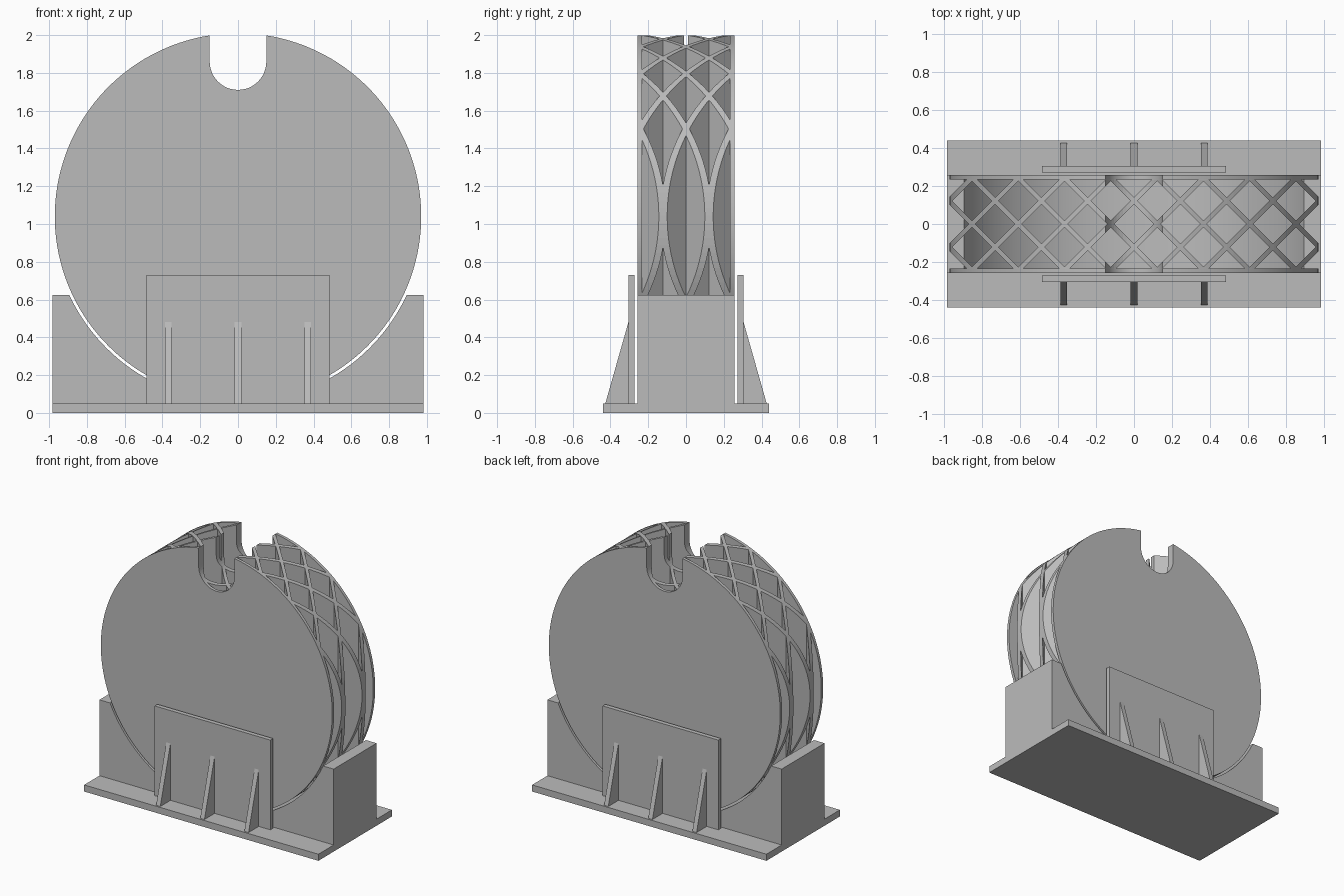
import bpy, bmesh
from math import sin, cos, pi, asin, sqrt
from mathutils import Vector

cube = bpy.data.objects.get("Cube")
if cube:
    bpy.data.objects.remove(cube, do_unlink=True)

grey = bpy.data.materials.new("plain grey")
grey.use_nodes = True
colour = (0.5, 0.5, 0.5, 1)
grey.diffuse_color = colour
grey.node_tree.nodes["Principled BSDF"].inputs["Base Color"].default_value = colour

RADIUS, CENTRE = 0.97, 1.04      # wheel
SLOT, SLOT_Z = 0.15, 1.86        # slot half width and arc centre
CORE, OUTER = 0.234, 0.257       # inner and outer side of the discs


def add_prism(bm, points, along):
    """Extrude a closed outline of 3D points."""
    face = bm.faces.new([bm.verts.new(p) for p in points])
    out = bmesh.ops.extrude_face_region(bm, geom=[face])
    verts = [g for g in out["geom"] if isinstance(g, bmesh.types.BMVert)]
    bmesh.ops.translate(bm, verts=verts, vec=Vector(along))


def finish(name, bm, smooth=False):
    bmesh.ops.recalc_face_normals(bm, faces=bm.faces[:])
    mesh = bpy.data.meshes.new(name)
    bm.to_mesh(mesh)
    bm.free()
    mesh.materials.append(grey)
    obj = bpy.data.objects.new(name, mesh)
    bpy.context.collection.objects.link(obj)
    if smooth:
        bpy.ops.object.select_all(action='DESELECT')
        obj.select_set(True)
        bpy.context.view_layer.objects.active = obj
        bpy.ops.object.shade_smooth_by_angle(angle=pi / 6)
    return obj


def prism_y(name, outline, y0, y1, smooth=False):
    bm = bmesh.new()
    add_prism(bm, [(x, y0, z) for x, z in outline], (0, y1 - y0, 0))
    return finish(name, bm, smooth)


def rect(half, z0, z1):
    return [(-half, z0), (half, z0), (half, z1), (-half, z1)]


def arc(r, cz, a0, a1, n):
    """Points on a circle, angle measured from straight up."""
    steps = [a0 + (a1 - a0) * i / n for i in range(n + 1)]
    return [(r * sin(a), cz + r * cos(a)) for a in steps]


# Wheel outline with a round-bottomed slot at the top
lip = asin(SLOT / RADIUS)
wheel = arc(RADIUS, CENTRE, lip, 2 * pi - lip, 144)
wheel += arc(SLOT, SLOT_Z, 1.5 * pi, pi / 2, 24)

# Side discs
prism_y("front_disc", wheel, -OUTER, -CORE, True)
prism_y("back_disc", wheel, CORE, OUTER, True)

# Helper that trims the lattice to the wheel
trimmer = prism_y("lattice_trimmer", wheel, -CORE - 0.004, CORE + 0.004)
trimmer.hide_render = True
trimmer.display_type = 'WIRE'

# Crossing diagonal walls, upright through the whole wheel
PITCH, HALF, REACH = 0.2435, 0.018, 0.3
for name, lean in (("right_leaning_walls", 1), ("left_leaning_walls", -1)):
    bm = bmesh.new()
    for k in range(-5, 5):
        c = (k + 0.5) * PITCH
        d = lean * REACH
        foot = [(c - d - HALF, -REACH, -0.1), (c - d + HALF, -REACH, -0.1),
                (c + d + HALF, REACH, -0.1), (c + d - HALF, REACH, -0.1)]
        add_prism(bm, foot, (0, 0, 2.3))
    walls = finish(name, bm)
    trim = walls.modifiers.new("trim", 'BOOLEAN')
    trim.operation = 'INTERSECT'
    trim.solver = 'EXACT'
    trim.object = trimmer

# Base plate
prism_y("base_plate", rect(0.982, 0, 0.05), -0.44, 0.44)

# Cradle with a round hollow a little larger than the wheel
TOP, HOLLOW = 0.625, 0.985
end = pi - asin(sqrt(HOLLOW ** 2 - (CENTRE - TOP) ** 2) / HOLLOW)
cradle = [(-0.982, TOP), (-0.982, 0.02), (0.982, 0.02), (0.982, TOP)]
cradle += arc(HOLLOW, CENTRE, end, 2 * pi - end, 72)
prism_y("cradle", cradle, -OUTER, OUTER, True)

# Retaining plates and their ribs on both sides
for side, s in (("front", -1), ("back", 1)):
    prism_y(side + "_plate", rect(0.485, 0.04, 0.73), s * 0.272, s * 0.305)
    for i, x in enumerate((-0.37, 0, 0.37)):
        bm = bmesh.new()
        profile = [(0.3, 0.04), (0.427, 0.04), (0.427, 0.05), (0.305, 0.48), (0.3, 0.48)]
        add_prism(bm, [(x - 0.0175, s * y, z) for y, z in profile], (0.035, 0, 0))
        finish(f"{side}_rib_{i + 1}", bm)
